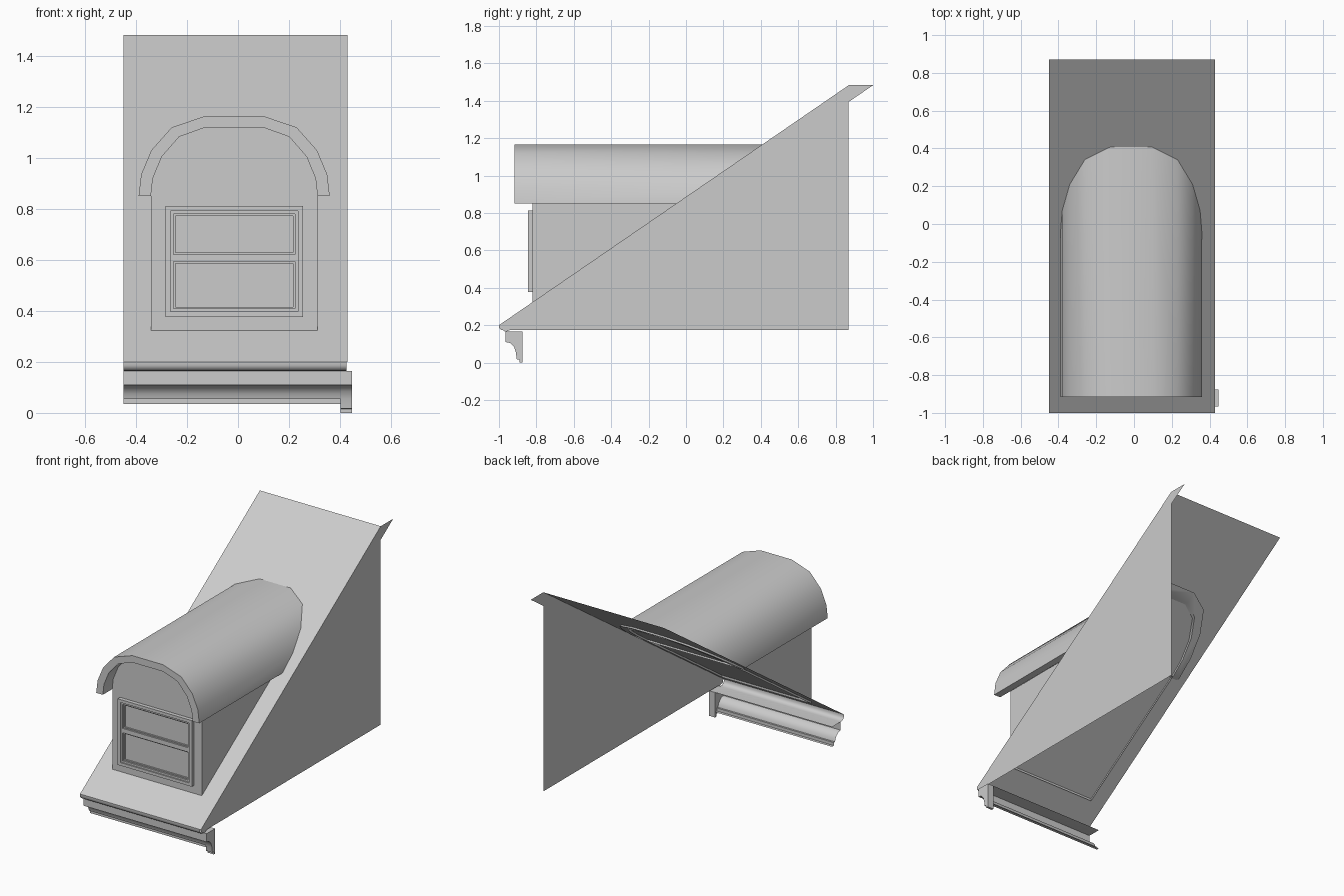
import bpy, bmesh
from mathutils import Vector

if "Cube" in bpy.data.objects:
    bpy.data.objects.remove(bpy.data.objects["Cube"], do_unlink=True)

# One plain grey for everything
grey = bpy.data.materials.new("plain_grey")
grey.use_nodes = True
grey.diffuse_color = (0.6, 0.6, 0.6, 1)
grey.node_tree.nodes["Principled BSDF"].inputs["Base Color"].default_value = (0.6, 0.6, 0.6, 1)

# Key sizes
LEFT, RIGHT = -0.45, 0.43
EAVE, RIDGE = Vector((0, -1, 0.2)), Vector((0, 0.87, 1.483))
MID = -0.015                      # dormer centre line
SPRING = 0.85                     # height where the vault starts
WALL_Y = -0.82                    # dormer front wall
SLOPE_NORMAL = Vector((1, 0, 0)).cross(RIDGE - EAVE).normalized()


def finish(name, bm, closed):
    if closed:
        bmesh.ops.recalc_face_normals(bm, faces=bm.faces)
    mesh = bpy.data.meshes.new(name)
    bm.to_mesh(mesh)
    bm.free()
    mesh.materials.append(grey)
    obj = bpy.data.objects.new(name, mesh)
    bpy.context.collection.objects.link(obj)
    bpy.ops.object.select_all(action="DESELECT")
    obj.select_set(True)
    bpy.context.view_layer.objects.active = obj
    bpy.ops.object.shade_smooth_by_angle(angle=0.61)
    return obj


def along_x(name, profile, x0, x1, solid=False):
    """Sweep a (y, z) profile along x, as an open sheet or a solid."""
    bm = bmesh.new()
    a, b = [[bm.verts.new((x, y, z)) for y, z in profile] for x in (x0, x1)]
    n = len(profile)
    for i in range(n if solid else n - 1):
        j = (i + 1) % n
        bm.faces.new((a[i], a[j], b[j], b[i]))
    if solid:
        bm.faces.new(a)
        bm.faces.new(b)
    return finish(name, bm, solid)


def along_y(name, profile, y0, y1, fill_cut):
    """Sweep an (x, z) outline along y and trim it where it enters the slope."""
    bm = bmesh.new()
    a, b = [[bm.verts.new((x, y, z)) for x, z in profile] for y in (y0, y1)]
    n = len(profile)
    bm.faces.new(a)
    bm.faces.new(b)
    for i in range(n):
        j = (i + 1) % n
        bm.faces.new((a[i], a[j], b[j], b[i]))
    bmesh.ops.recalc_face_normals(bm, faces=bm.faces)
    cut = bmesh.ops.bisect_plane(
        bm, geom=bm.verts[:] + bm.edges[:] + bm.faces[:], clear_inner=True,
        plane_co=EAVE - SLOPE_NORMAL * 0.012, plane_no=SLOPE_NORMAL)
    if fill_cut:
        edges = [e for e in cut["geom_cut"] if isinstance(e, bmesh.types.BMEdge)]
        bmesh.ops.edgeloop_fill(bm, edges=edges)
    return finish(name, bm, fill_cut)


def sheet(name, x, outline):
    """Flat upright (y, z) sheet facing +x."""
    bm = bmesh.new()
    bm.faces.new([bm.verts.new((x, y, z)) for y, z in outline])
    return finish(name, bm, False)


def box(name, x0, x1, y0, y1, z0, z1):
    return along_x(name, [(y0, z0), (y1, z0), (y1, z1), (y0, z1)], x0, x1, True)


def frame(name, half, z0, z1, width, y0, y1):
    """Rectangular ring of four bars around the dormer centre line."""
    bm = bmesh.new()
    loops = []
    for y in (y0, y1):
        for inset in (0, width):
            h, lo, hi = half - inset, z0 + inset, z1 - inset
            loops.append([bm.verts.new((MID + x, y, z))
                          for x, z in ((-h, lo), (h, lo), (h, hi), (-h, hi))])
    for p, q in ((0, 1), (1, 3), (3, 2), (2, 0)):
        for i in range(4):
            j = (i + 1) % 4
            bm.faces.new((loops[p][i], loops[p][j], loops[q][j], loops[q][i]))
    return finish(name, bm, True)


def mirrored(half):
    """Full arch from its right half, listed from the spring to the crown."""
    return [(MID + x, z) for x, z in half] + [(MID - x, z) for x, z in reversed(half)]


# Main slope, gable wall and rake strip
along_x("roof_slope", [RIDGE.yz, EAVE.yz], LEFT, RIGHT)
sheet("gable_wall", RIGHT - 0.003,
      [(-0.99, 0.175), (RIDGE.y, 0.175), RIDGE.yz, EAVE.yz])
sheet("rake_strip", RIGHT,
      [(-0.965, 0.165), (-0.875, 0.2), (1, RIDGE.z), RIDGE.yz, EAVE.yz, (-1, 0.185)])

# Eave moulding under the slope
along_x("eave_crown", [(-1, 0.2), (-1, 0.185), (-0.994, 0.174), (-0.985, 0.167),
                       (-0.965, 0.165), (-0.875, 0.165)], LEFT, 0.425)
top = [(-0.875, 0.165), (-0.965, 0.165), (-0.965, 0.11)]
along_x("cornice", top + [(-0.945, 0.107), (-0.925, 0.093), (-0.912, 0.075), (-0.907, 0.055),
                          (-0.895, 0.055), (-0.895, 0.035), (-0.875, 0.035)], LEFT, 0.405)
along_x("cornice_end", top + [(-0.94, 0.105), (-0.92, 0.085), (-0.91, 0.055), (-0.905, 0.018),
                              (-0.89, 0.016), (-0.89, 0), (-0.875, 0)], 0.402, 0.447, True)

# Dormer body and barrel vault
half_w = 0.326
along_y("dormer_walls", [(MID - half_w, 0), (MID + half_w, 0),
                         (MID + half_w, SPRING), (MID - half_w, SPRING)], WALL_Y, 0.3, False)
outer = mirrored([(0.375, SPRING), (0.365, 0.935), (0.325, 1.03), (0.245, 1.12), (0.113, 1.165)])
inner = mirrored([(0.327, SPRING), (0.319, 0.92), (0.284, 1.005), (0.216, 1.083), (0.113, 1.12)])
along_y("dormer_vault", outer + inner[::-1], -0.917, 0.6, True)
along_y("dormer_arch_panel", inner, WALL_Y, WALL_Y + 0.02, False)

# Window: casing, sash, panes and meeting rail
frame("window_casing", 0.27, 0.377, 0.812, 0.02, -0.845, WALL_Y)
frame("window_sash", 0.25, 0.397, 0.792, 0.012, -0.837, WALL_Y)
box("meeting_rail", MID - 0.238, MID + 0.238, -0.837, WALL_Y, 0.593, 0.622)
for name, z0, z1 in (("lower_pane_frame", 0.409, 0.593), ("upper_pane_frame", 0.622, 0.78)):
    frame(name, 0.238, z0, z1, 0.007, -0.829, WALL_Y)
